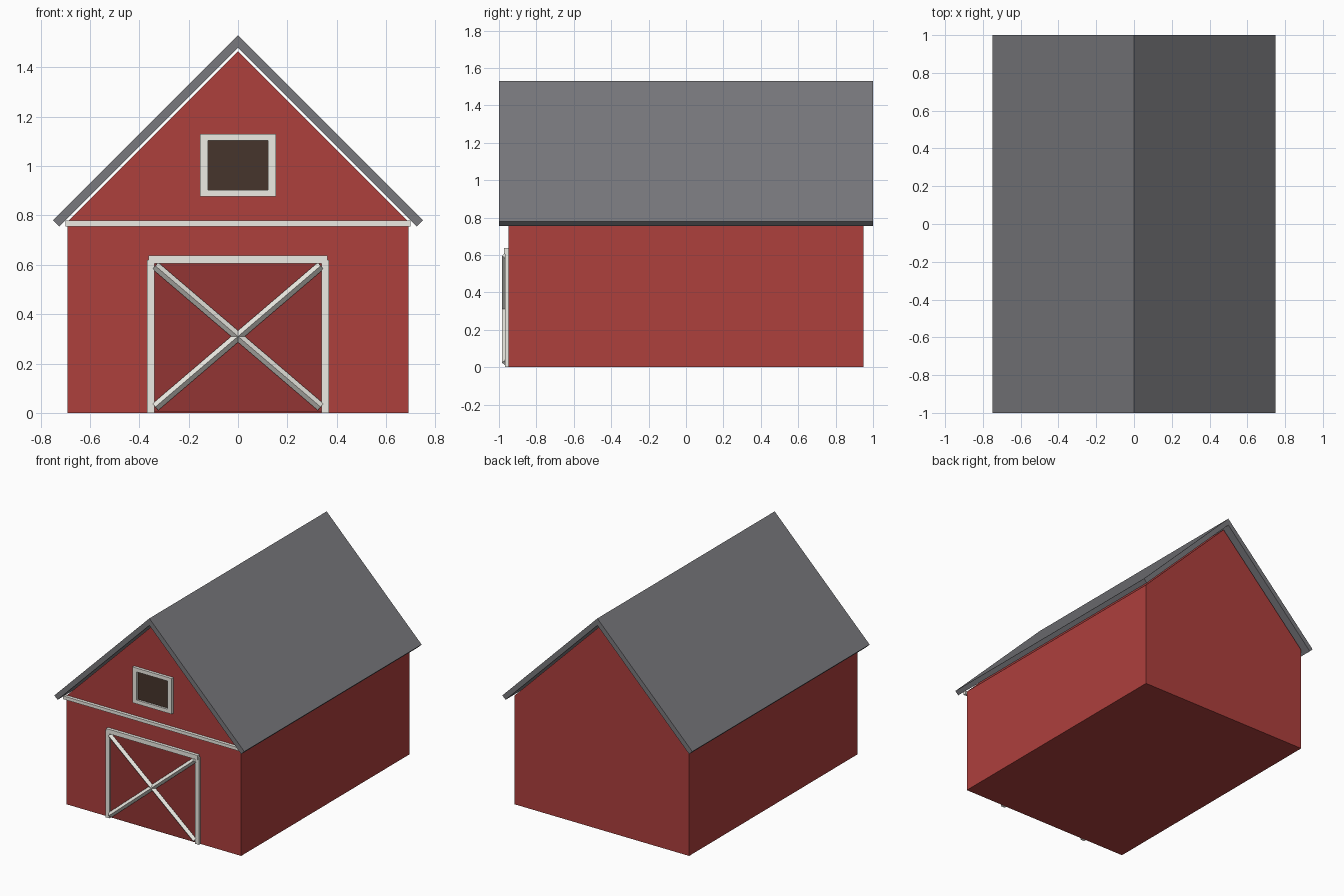
import bpy, bmesh
from math import atan2, hypot, pi
from mathutils import Matrix

if "Cube" in bpy.data.objects:
    bpy.data.objects.remove(bpy.data.objects["Cube"])


def material(name, r, g, b):
    m = bpy.data.materials.new(name)
    m.diffuse_color = (r, g, b, 1)
    m.use_nodes = True
    m.node_tree.nodes["Principled BSDF"].inputs["Base Color"].default_value = m.diffuse_color
    return m


RED = material("barn_red", 0.42, 0.05, 0.046)
DOOR = material("door_red", 0.29, 0.036, 0.034)
WHITE = material("trim_white", 0.84, 0.83, 0.77)
ROOF = material("roof_grey", 0.19, 0.19, 0.205)
DARK = material("window_dark", 0.062, 0.035, 0.025)


def finish(name, bm, mat):
    bmesh.ops.recalc_face_normals(bm, faces=bm.faces)
    me = bpy.data.meshes.new(name)
    bm.to_mesh(me)
    bm.free()
    me.materials.append(mat)
    ob = bpy.data.objects.new(name, me)
    bpy.context.collection.objects.link(ob)
    return ob


def extrude_profile(name, pts, y0, y1, mat):
    """Extrude an x-z outline along y."""
    bm = bmesh.new()
    face = bm.faces.new([bm.verts.new((x, y0, z)) for x, z in pts])
    out = bmesh.ops.extrude_face_region(bm, geom=[face])
    verts = [v for v in out["geom"] if isinstance(v, bmesh.types.BMVert)]
    bmesh.ops.translate(bm, verts=verts, vec=(0, y1 - y0, 0))
    return finish(name, bm, mat)


def box(name, x0, x1, z0, z1, y0, y1, mat):
    return extrude_profile(name, [(x0, z0), (x1, z0), (x1, z1), (x0, z1)], y0, y1, mat)


FRONT = -0.95

# Barn body and roof
extrude_profile("barn_walls", [(-0.69, 0), (0.69, 0), (0.69, 0.775), (0, 1.465), (-0.69, 0.775)],
                FRONT, 0.95, RED)
extrude_profile("roof", [(0, 1.53), (0.75, 0.78), (0.725, 0.755), (0, 1.48),
                         (-0.725, 0.755), (-0.75, 0.78)], -1, 1, ROOF)

# Horizontal trim under the gable
box("gable_trim", -0.70, 0.70, 0.756, 0.779, -0.972, FRONT, WHITE)

# Door with frame
box("door", -0.345, 0.345, 0.005, 0.61, -0.958, FRONT, DOOR)
box("door_frame_top", -0.362, 0.362, 0.605, 0.637, -0.972, FRONT, WHITE)
for s, side in ((-1, "left"), (1, "right")):
    box("door_frame_" + side, s * 0.338, s * 0.369, 0, 0.62, -0.968, FRONT, WHITE)

    # Diagonal brace: square bar set on edge
    dx, dz = 0.67, 0.572
    bm = bmesh.new()
    bmesh.ops.create_cone(bm, cap_ends=True, segments=4, radius1=0.018, radius2=0.018,
                          depth=hypot(dx, dz))
    bm.transform(Matrix.Translation((0, -0.966, 0.31)) @
                 Matrix.Rotation(s * atan2(dx, dz), 4, 'Y'))
    finish("door_brace_" + side, bm, WHITE)

# Loft window
box("window_pane", -0.13, 0.13, 0.89, 1.11, -0.956, FRONT, DARK)
for s, side in ((-1, "left"), (1, "right")):
    box("window_frame_" + side, s * 0.122, s * 0.155, 0.876, 1.131, -0.97, FRONT, WHITE)
for z, side in ((0.876, "bottom"), (1.104, "top")):
    box("window_frame_" + side, -0.122, 0.122, z, z + 0.027, -0.97, FRONT, WHITE)
